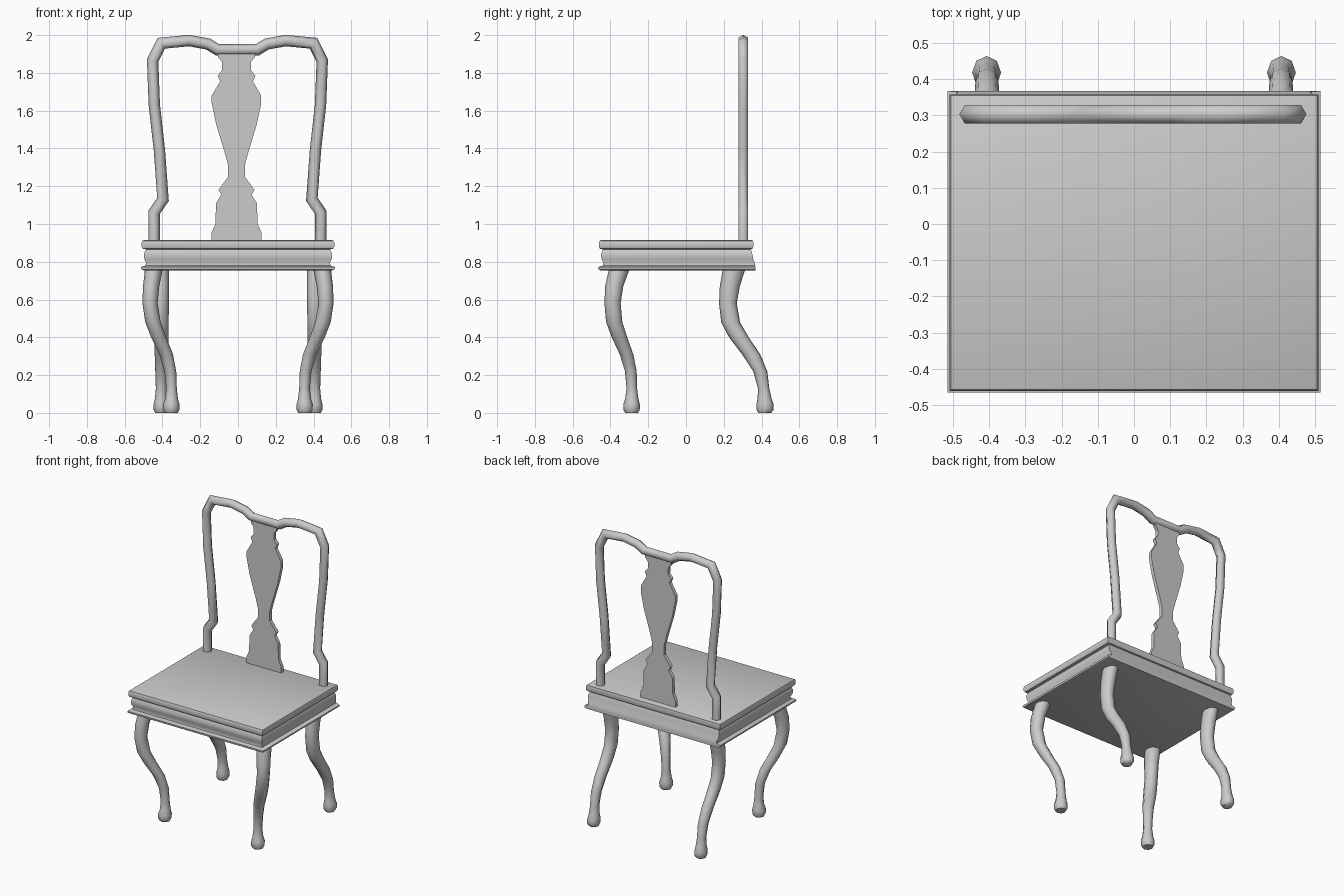
import bpy, math
from mathutils import Vector


def make(name, verts, faces, angle=40):
    me = bpy.data.meshes.new(name)
    me.from_pydata(verts, [], faces)
    ob = bpy.data.objects.new(name, me)
    bpy.context.collection.objects.link(ob)
    bpy.ops.object.select_all(action='DESELECT')
    ob.select_set(True)
    bpy.context.view_layer.objects.active = ob
    bpy.ops.object.mode_set(mode='EDIT')
    bpy.ops.mesh.select_all(action='SELECT')
    bpy.ops.mesh.normals_make_consistent(inside=False)
    bpy.ops.object.mode_set(mode='OBJECT')
    bpy.ops.object.shade_smooth_by_angle(angle=math.radians(angle))
    return ob


def loft(name, rings, angle=40):
    """Skin a list of equal-length rings and cap both ends."""
    n = len(rings[0])
    verts = [v for r in rings for v in r]
    faces = [(k * n + i, k * n + (i + 1) % n, (k + 1) * n + (i + 1) % n, (k + 1) * n + i)
             for k in range(len(rings) - 1) for i in range(n)]
    faces += [tuple(range(n)), tuple(range(len(verts) - n, len(verts)))]
    return make(name, verts, faces, angle)


# Seat: moulded edge, (z, half width, front y, back y)
seat = [(0.755, 0.500, -0.455, 0.367), (0.760, 0.512, -0.463, 0.367),
        (0.772, 0.515, -0.465, 0.367), (0.780, 0.490, -0.440, 0.366),
        (0.795, 0.487, -0.437, 0.365), (0.815, 0.496, -0.447, 0.355),
        (0.838, 0.499, -0.450, 0.352), (0.855, 0.493, -0.444, 0.347),
        (0.866, 0.487, -0.440, 0.343), (0.869, 0.504, -0.456, 0.352),
        (0.880, 0.510, -0.461, 0.357), (0.900, 0.510, -0.461, 0.357),
        (0.911, 0.506, -0.457, 0.355), (0.915, 0.498, -0.450, 0.348)]
loft("seat", [[(-w, f, z), (w, f, z), (w, b, z), (-w, b, z)] for z, w, f, b in seat])

# Cabriole legs: (x, y, z, rx, ry)
front = [(0.445, -0.352, 0.765, 0.047, 0.055), (0.460, -0.380, 0.67, 0.043, 0.048),
         (0.466, -0.389, 0.58, 0.040, 0.043), (0.450, -0.380, 0.48, 0.041, 0.043),
         (0.420, -0.352, 0.40, 0.040, 0.041), (0.380, -0.315, 0.31, 0.036, 0.036),
         (0.358, -0.292, 0.22, 0.031, 0.031), (0.352, -0.287, 0.13, 0.028, 0.028),
         (0.352, -0.287, 0.075, 0.034, 0.035), (0.353, -0.288, 0.045, 0.043, 0.044),
         (0.353, -0.288, 0.015, 0.042, 0.043), (0.353, -0.288, 0.0, 0.034, 0.034)]
back = [(0.406, 0.255, 0.765, 0.042, 0.060), (0.406, 0.232, 0.67, 0.042, 0.053),
        (0.406, 0.222, 0.58, 0.040, 0.047), (0.406, 0.236, 0.48, 0.039, 0.050),
        (0.406, 0.280, 0.40, 0.038, 0.052), (0.406, 0.345, 0.31, 0.035, 0.048),
        (0.406, 0.393, 0.22, 0.032, 0.037), (0.406, 0.411, 0.13, 0.029, 0.030),
        (0.406, 0.416, 0.075, 0.034, 0.037), (0.407, 0.418, 0.045, 0.040, 0.046),
        (0.407, 0.419, 0.015, 0.039, 0.045), (0.407, 0.417, 0.0, 0.032, 0.034)]
for label, path in (("front", front), ("back", back)):
    for side, s in (("right", 1), ("left", -1)):
        rings = [[(s * (x + rx * math.cos(a)), y + ry * math.sin(a), z)
                  for a in (math.tau * i / 8 for i in range(8))] for x, y, z, rx, ry in path]
        loft(f"{label}_leg_{side}", rings, 60)

# Back frame: hexagonal tube with mitred bends, in one upright plane
half = [(0.441, 0.90), (0.441, 1.062), (0.394, 1.13), (0.413, 1.39), (0.440, 1.63),
        (0.449, 1.865), (0.403, 1.957), (0.256, 1.971), (0.156, 1.953), (0.105, 1.922)]
pts = [Vector((-x, z)) for x, z in half] + [Vector((x, z)) for x, z in reversed(half)]
rings, r = [], 0.030
for i, p in enumerate(pts):
    d0 = (p - pts[max(i - 1, 0)]).normalized() if i else (pts[1] - p).normalized()
    d1 = (pts[i + 1] - p).normalized() if i < len(pts) - 1 else d0
    t = (d0 + d1).normalized()
    side = Vector((-t.y, t.x)) / max(t.dot(d0), 0.6)
    rings.append([(p.x - 0.003 + side.x * r * math.cos(a), 0.303 + r * math.sin(a),
                   p.y + side.y * r * math.cos(a)) for a in (math.tau * k / 6 for k in range(6))])
loft("back_frame", rings, 65)

# Back splat: vase-shaped flat board, (half width, z)
vase = [(0.132, 0.90), (0.132, 0.955), (0.112, 1.00), (0.108, 1.11), (0.080, 1.155),
        (0.095, 1.18), (0.078, 1.205), (0.044, 1.25), (0.044, 1.31), (0.060, 1.37),
        (0.108, 1.53), (0.131, 1.64), (0.131, 1.68), (0.087, 1.755), (0.100, 1.785),
        (0.076, 1.815), (0.078, 1.86), (0.098, 1.885), (0.098, 1.92)]
outline = [(x - 0.008, z) for x, z in vase] + [(-x - 0.008, z) for x, z in reversed(vase)]
loft("back_splat", [[(x, y, z) for x, z in outline] for y in (0.291, 0.315)], 20)
